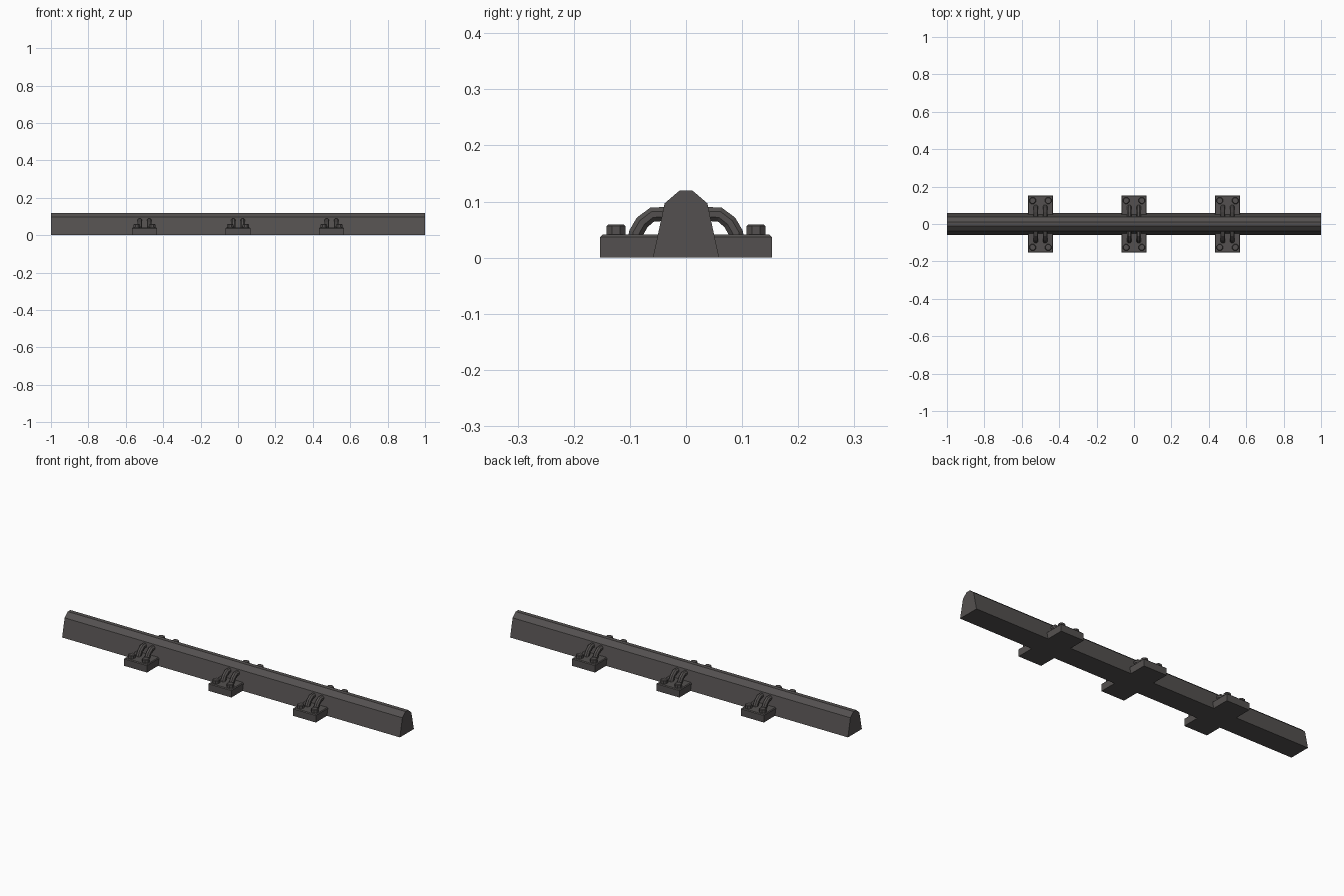
import bpy, bmesh, math

if "Cube" in bpy.data.objects:
    bpy.data.objects.remove(bpy.data.objects["Cube"])

steel = bpy.data.materials.new("dark_steel")
steel.diffuse_color = (0.088, 0.081, 0.079, 1)
steel.use_nodes = True
steel.node_tree.nodes["Principled BSDF"].inputs["Base Color"].default_value = steel.diffuse_color


def add_mesh(name, bm):
    bmesh.ops.recalc_face_normals(bm, faces=bm.faces)
    me = bpy.data.meshes.new(name)
    bm.to_mesh(me)
    bm.free()
    me.materials.append(steel)
    ob = bpy.data.objects.new(name, me)
    bpy.context.collection.objects.link(ob)
    return ob


def bevel(ob, width):
    m = ob.modifiers.new("bevel", 'BEVEL')
    m.width = width
    m.segments = 1
    m.limit_method = 'ANGLE'
    m.angle_limit = math.radians(60)


# Rail: tapered profile extruded along x
half = [(0.059, 0), (0.038, 0.097), (0.011, 0.12)]
profile = half + [(-y, z) for y, z in reversed(half)]
bm = bmesh.new()
face = bm.faces.new([bm.verts.new((-1, y, z)) for y, z in profile])
ext = bmesh.ops.extrude_face_region(bm, geom=[face], use_keep_orig=True)
bmesh.ops.translate(bm, vec=(2, 0, 0),
                    verts=[g for g in ext["geom"] if isinstance(g, bmesh.types.BMVert)])
add_mesh("rail", bm)


# Base plate with softened top edges
def plate(x):
    bm = bmesh.new()
    hx, hy, h, b = 0.068, 0.153, 0.041, 0.004
    rings = []
    for inset, z in ((0, 0), (0, h - b), (b, h)):
        rings.append([bm.verts.new((x + sx * (hx - inset), sy * (hy - inset), z))
                      for sx, sy in ((-1, -1), (1, -1), (1, 1), (-1, 1))])
    bm.faces.new(rings[0])
    bm.faces.new(rings[-1])
    for a, c in zip(rings, rings[1:]):
        for i in range(4):
            j = (i + 1) % 4
            bm.faces.new((a[i], a[j], c[j], c[i]))
    add_mesh("base_plate", bm)


# Bolt head
def bolt(x, y):
    bm = bmesh.new()
    bmesh.ops.create_cone(bm, cap_ends=True, segments=8, radius1=0.0185,
                          radius2=0.0185, depth=0.024)
    ob = add_mesh("bolt", bm)
    ob.location = (x, y, 0.047)
    ob.rotation_euler.z = math.pi / 8
    bevel(ob, 0.003)


# Bent clip holding the rail: eight-sided tube swept along a path
def clip(x, side):
    path = [(0.092, 0.03), (0.089, 0.044), (0.078, 0.063), (0.06, 0.077), (0.025, 0.078)]
    r, n = 0.0138, 8
    bm = bmesh.new()
    rings = []
    for k, (y, z) in enumerate(path):
        y0, z0 = path[max(k - 1, 0)]
        y1, z1 = path[min(k + 1, len(path) - 1)]
        d = math.hypot(y1 - y0, z1 - z0)
        ny, nz = (z1 - z0) / d, -(y1 - y0) / d
        ring = []
        for i in range(n):
            a = 2 * math.pi * (i + 0.5) / n
            u, v = r * math.cos(a), r * math.sin(a)
            ring.append(bm.verts.new((x + v, side * (y + u * ny), z + u * nz)))
        rings.append(ring)
    bm.faces.new(rings[0])
    bm.faces.new(rings[-1])
    for a, c in zip(rings, rings[1:]):
        for i in range(n):
            j = (i + 1) % n
            bm.faces.new((a[i], a[j], c[j], c[i]))
    add_mesh("rail_clip", bm)


# Three fastening stations, mirrored on both sides of the rail
for cx in (-0.5, 0, 0.5):
    plate(cx)
    for side in (-1, 1):
        for s in (-1, 1):
            bolt(cx + s * 0.042, side * 0.125)
            clip(cx + s * 0.025, side)
